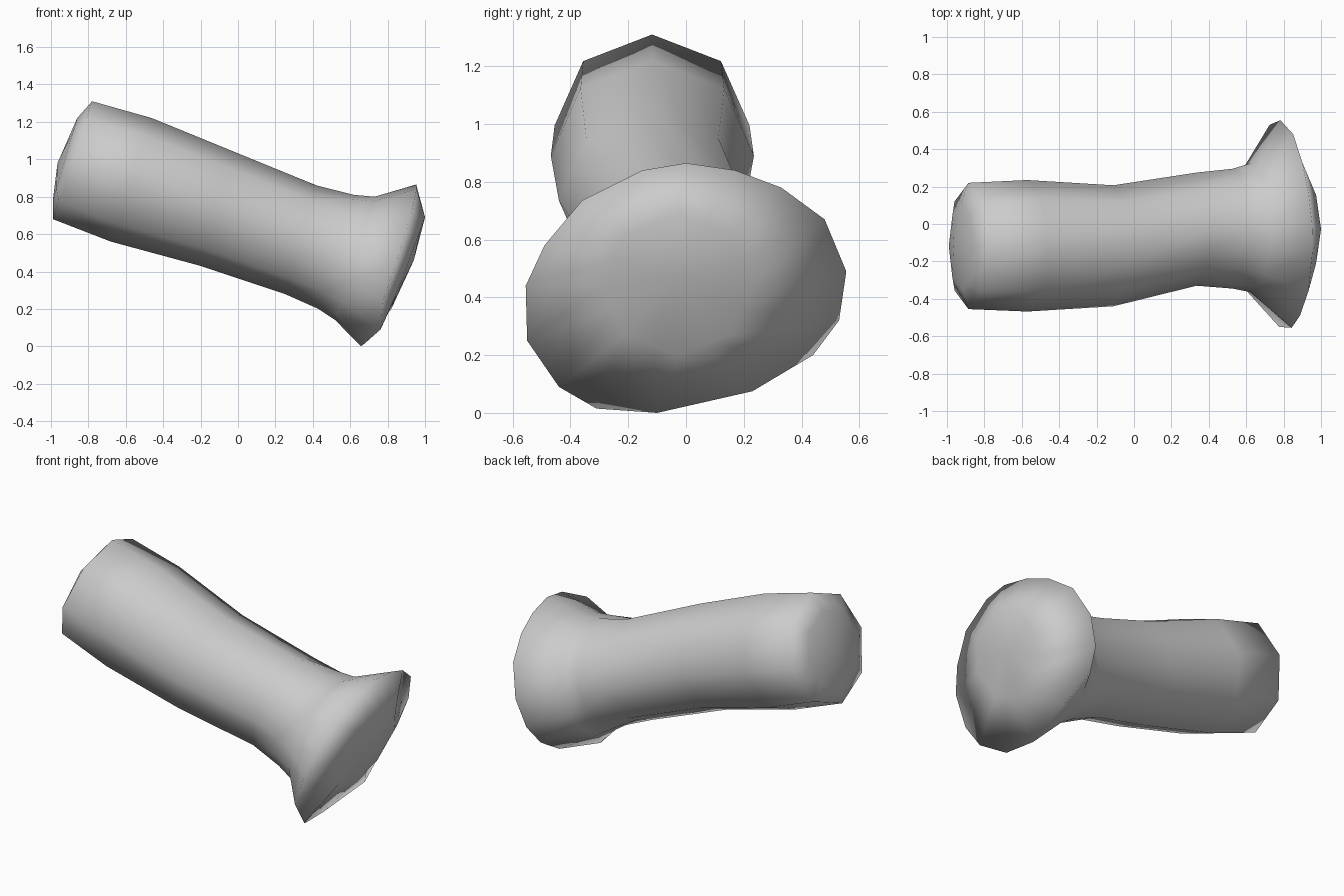
import bpy, bmesh
from math import sin, cos, pi

if "Cube" in bpy.data.objects:
    bpy.data.objects.remove(bpy.data.objects["Cube"])

N = 16

def ring(top, bottom, y_lo, y_hi, facets=0):
    """Tilted elliptical ring; facets=8 places odd points on octagon chords."""
    pts = []
    for k in range(N):
        t = 2 * pi * k / N
        r = cos(pi / 8) if facets and k % 2 else 1.0
        f = 0.5 + 0.5 * r * cos(t)
        pts.append((bottom[0] + (top[0] - bottom[0]) * f,
                    (y_lo + y_hi) / 2 + (y_hi - y_lo) / 2 * r * sin(t),
                    bottom[1] + (top[1] - bottom[1]) * f))
    return pts

def loft(name, rings, tips):
    """Closed smooth skin through the rings, each end closed to a tip point."""
    bm = bmesh.new()
    rows = [[bm.verts.new(p) for p in r] for r in rings]
    for a, b in zip(rows, rows[1:]):
        for k in range(N):
            j = (k + 1) % N
            bm.faces.new((a[k], a[j], b[j], b[k]))
    for row, tip in zip((rows[0], rows[-1]), tips):
        c = bm.verts.new(tip)
        for k in range(N):
            bm.faces.new((row[k], row[(k + 1) % N], c))
    bmesh.ops.recalc_face_normals(bm, faces=bm.faces)
    for f in bm.faces:
        f.smooth = True
    me = bpy.data.meshes.new(name)
    bm.to_mesh(me)
    bm.free()
    ob = bpy.data.objects.new(name, me)
    bpy.context.collection.objects.link(ob)
    return ob

# Wide slanted rim of the flare
rim_yz = [(0, .865), (.17, .84), (.33, .78), (.48, .67), (.555, .49), (.53, .32),
          (.44, .2), (.23, .075), (-.10, 0), (-.31, .015), (-.44, .09), (-.55, .25),
          (-.555, .44), (-.49, .58), (-.36, .735), (-.15, .84)]
rim = [(.65 + .35 * z - .07 * y + (.05 if .06 < z < .12 else 0), y, z)
       for y, z in rim_yz]

# One skin: domed back end, faceted tube, flare, domed front end
loft("flared_tube", [
    ring((-.86, 1.22), (-.99, .78), -.355, .115, 8),
    ring((-.78, 1.31), (-.99, .68), -.455, .22, 8),
    ring((-.46, 1.22), (-.68, .56), -.468, .235, 8),
    ring((-.02, 1.04), (-.20, .43), -.44, .207, 8),
    ring((.42, .86), (.25, .28), -.33, .275, 8),
    ring((.62, .81), (.43, .20), -.345, .295),
    ring((.73, .80), (.52, .14), -.365, .325),
    rim,
    ring((1.0, .69), (.82, .20), -.285, .23, 8)],
    tips=[(-.965, -.12, .98), (.94, -.03, .46)])
